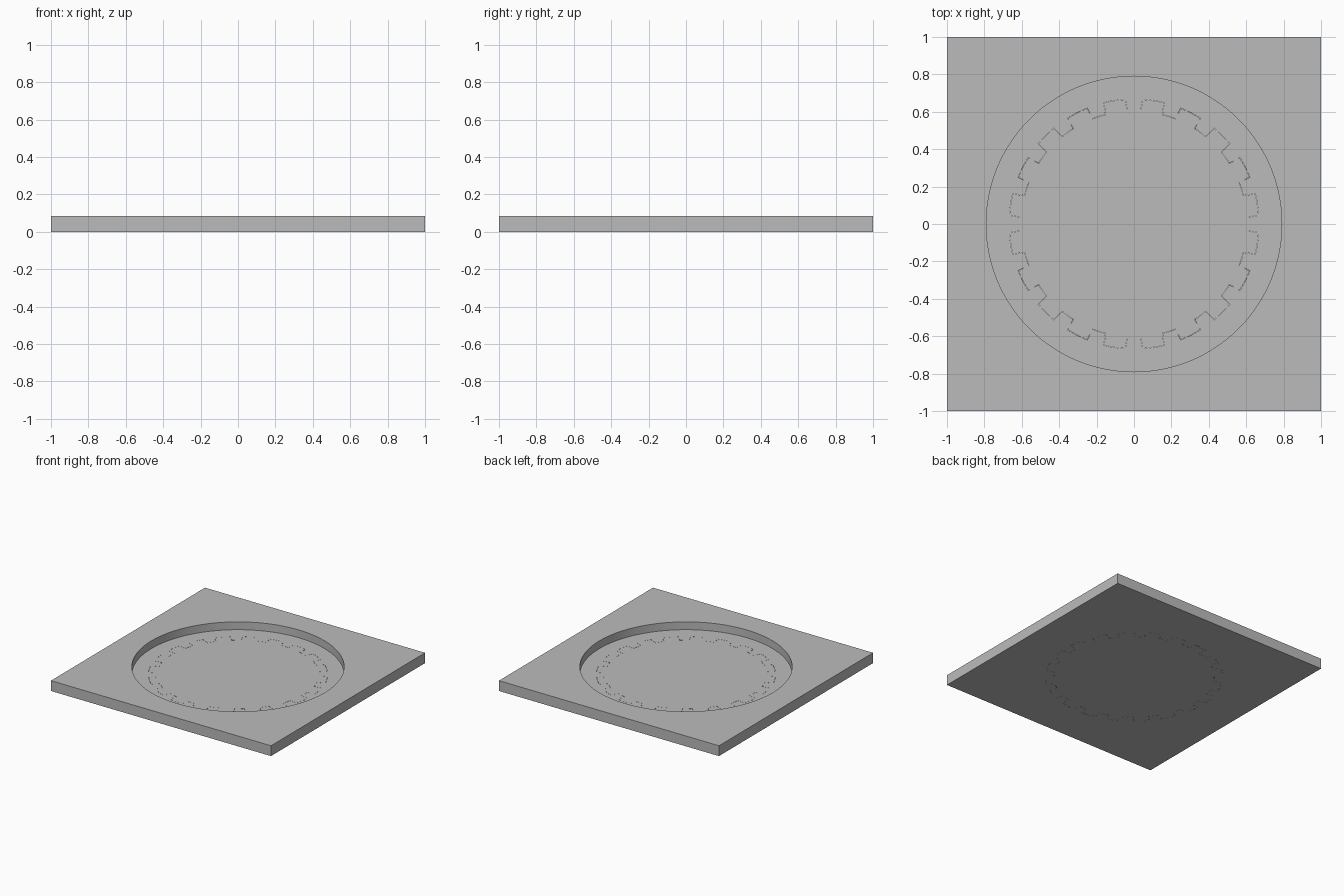
import bpy, bmesh, math

if "Cube" in bpy.data.objects:
    bpy.data.objects.remove(bpy.data.objects["Cube"])

THICK, FLOOR = 0.085, 0.021
RECESS_R = 0.79
ROOT_R, TIP_R, HALF_TOOTH, TEETH = 0.605, 0.668, 0.059, 20

grey = bpy.data.materials.new("mid grey")
grey.diffuse_color = (0.5, 0.5, 0.5, 1)
grey.use_nodes = True
grey.node_tree.nodes["Principled BSDF"].inputs["Base Color"].default_value = grey.diffuse_color


def prism(name, outline, z0, z1):
    """Solid extruded upward from a closed outline."""
    bm = bmesh.new()
    face = bm.faces.new([bm.verts.new((x, y, z0)) for x, y in outline])
    top = bmesh.ops.extrude_face_region(bm, geom=[face])["geom"]
    for v in top:
        if isinstance(v, bmesh.types.BMVert):
            v.co.z = z1
    bmesh.ops.recalc_face_normals(bm, faces=bm.faces[:])
    mesh = bpy.data.meshes.new(name)
    bm.to_mesh(mesh)
    bm.free()
    mesh.materials.append(grey)
    obj = bpy.data.objects.new(name, mesh)
    bpy.context.collection.objects.link(obj)
    return obj


def polar(r, a):
    return (r * math.cos(a), r * math.sin(a))


def gear_outline(shrink=0.0):
    """Straight-sided teeth with curved tips and roots."""
    root, tip, half = ROOT_R - shrink, TIP_R - shrink, HALF_TOOTH - shrink
    pitch = 2 * math.pi / TEETH
    a_tip, a_root = math.asin(half / tip), math.asin(half / root)
    pts = []
    for i in range(TEETH):
        c = (i + 0.5) * pitch
        for k in range(7):
            pts.append(polar(tip, c - a_tip + 2 * a_tip * k / 6))
        for k in range(5):
            pts.append(polar(root, c + a_root + (pitch - 2 * a_root) * k / 4))
    return pts


def cut(target, cutter):
    mod = target.modifiers.new("cut", "BOOLEAN")
    mod.operation = "DIFFERENCE"
    mod.solver = "EXACT"
    mod.object = cutter
    bpy.context.view_layer.objects.active = target
    bpy.ops.object.modifier_apply(modifier=mod.name)
    bpy.data.objects.remove(cutter)


# Square plate with a round recess and a toothed opening in its floor
plate = prism("square_plate", [(-1, -1), (1, -1), (1, 1), (-1, 1)], 0, THICK)
circle = [polar(RECESS_R, 2 * math.pi * i / 128) for i in range(128)]
cut(plate, prism("recess_cutter", circle, FLOOR, THICK + 0.1))
cut(plate, prism("opening_cutter", gear_outline(), -0.1, FLOOR + 0.03))

# Toothed disc lying flush in the opening, with a hairline gap
disc = prism("toothed_disc", gear_outline(0.001), 0, FLOOR)

for obj in (plate, disc):
    bpy.ops.object.select_all(action="DESELECT")
    obj.select_set(True)
    bpy.context.view_layer.objects.active = obj
    bpy.ops.object.shade_smooth_by_angle(angle=math.radians(30))
